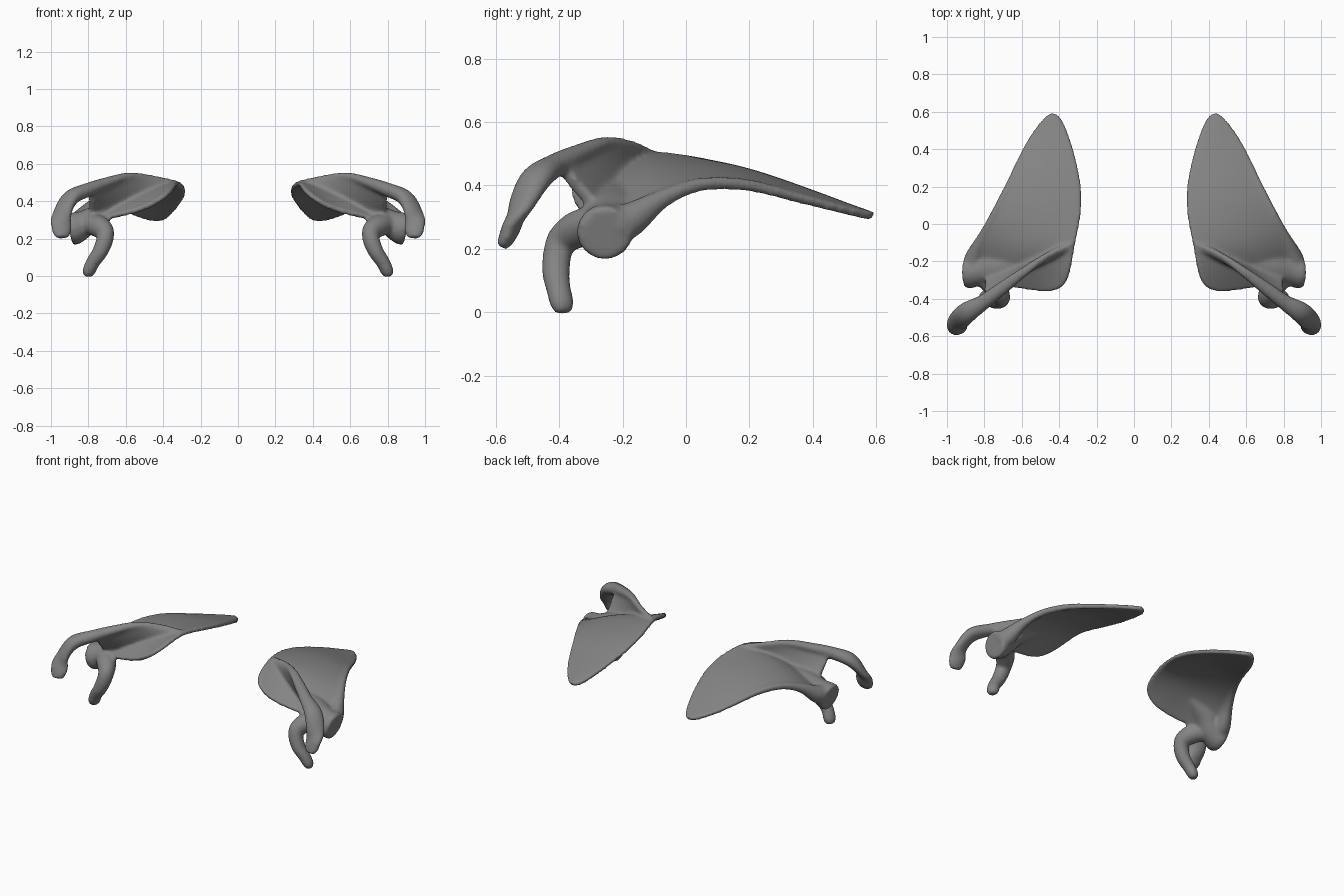
import bpy, bmesh, math
from mathutils import Vector

if "Cube" in bpy.data.objects:
    bpy.data.objects.remove(bpy.data.objects["Cube"])

parts = []


def add_object(name, verts, faces):
    me = bpy.data.meshes.new(name)
    me.from_pydata(verts, [], faces)
    ob = bpy.data.objects.new(name, me)
    bpy.context.collection.objects.link(ob)
    parts.append(ob)
    return ob


def sheet(name, rows, thickness):
    """Smooth curved plate through a grid of control points."""
    n = len(rows[0])
    faces = [(r * n + c, r * n + c + 1, (r + 1) * n + c + 1, (r + 1) * n + c)
             for r in range(len(rows) - 1) for c in range(n - 1)]
    ob = add_object(name, [p for row in rows for p in row], faces)
    ob.modifiers.new("round", 'SUBSURF').levels = 3
    so = ob.modifiers.new("thick", 'SOLIDIFY')
    so.thickness, so.offset = thickness, 0


def spline(pts, steps=6):
    """Catmull-Rom through tuples of any length."""
    p = [pts[0]] + pts + [pts[-1]]
    out = []
    for i in range(1, len(p) - 2):
        for s in range(steps):
            t = s / steps
            out.append([0.5 * (2 * b + (c - a) * t + (2 * a - 5 * b + 4 * c - d) * t * t
                               + (3 * b - a - 3 * c + d) * t ** 3)
                        for a, b, c, d in zip(*p[i - 1:i + 3])])
    return out + [list(pts[-1])]


def sweep(name, pts, sides=16):
    """Tube along (x, y, z, half width, half height) stations."""
    st = spline(pts)
    verts, faces = [], []
    for i, s in enumerate(st):
        a, b = st[max(i - 1, 0)], st[min(i + 1, len(st) - 1)]
        t = (Vector(b[:3]) - Vector(a[:3])).normalized()
        side = t.cross(Vector((0, 0, 1))).normalized()
        up = side.cross(t)
        for k in range(sides):
            an = 2 * math.pi * k / sides
            verts.append(Vector(s[:3]) + side * s[3] * math.cos(an) + up * s[4] * math.sin(an))
    for i in range(len(st) - 1):
        for k in range(sides):
            k2 = (k + 1) % sides
            faces.append((i * sides + k, i * sides + k2, (i + 1) * sides + k2, (i + 1) * sides + k))
    faces.append(tuple(reversed(range(sides))))
    faces.append(tuple(range(len(verts) - sides, len(verts))))
    add_object(name, verts, faces)


# thin triangular blade, lower tip to upper border
sheet("blade", [
    [(.385, .565, .305), (.42, .592, .302), (.45, .592, .302), (.49, .560, .307)],
    [(.33, .43, .362), (.42, .45, .352), (.50, .45, .342), (.58, .44, .335)],
    [(.275, .20, .437), (.42, .20, .450), (.56, .20, .435), (.69, .20, .402)],
    [(.28, .05, .475), (.45, .04, .475), (.61, .04, .450), (.765, .04, .405)],
    [(.315, -.10, .500), (.47, -.12, .485), (.64, -.12, .445), (.84, -.08, .360)],
    [(.33, -.20, .490), (.50, -.22, .435), (.66, -.24, .385), (.86, -.20, .290)],
    [(.365, -.36, .440), (.50, -.36, .350), (.66, -.335, .320), (.82, -.28, .270)],
], 0.028)

# thickened outer border
sweep("outer_border", [(.50, .50, .322, .010, .010), (.59, .37, .355, .014, .016),
                       (.675, .20, .400, .018, .020), (.75, .05, .403, .020, .022),
                       (.81, -.07, .360, .028, .030), (.85, -.17, .295, .050, .055),
                       (.86, -.22, .275, .055, .06)])

# raised ridge wall
sheet("ridge_wall", [
    [(.32, -.105, .50), (.45, -.16, .52), (.58, -.25, .53), (.70, -.34, .49), (.80, -.40, .45)],
    [(.34, -.12, .485), (.455, -.175, .49), (.58, -.245, .47), (.695, -.305, .42), (.785, -.34, .385)],
    [(.36, -.13, .47), (.46, -.18, .455), (.58, -.22, .40), (.69, -.26, .35), (.80, -.26, .30)],
], 0.042)

# ridge crest running out to the hooked shoulder tip
sweep("crest_and_hook", [(.325, -.105, .500, .010, .012), (.45, -.16, .522, .016, .018),
                         (.58, -.25, .535, .026, .020), (.70, -.34, .500, .036, .030),
                         (.80, -.415, .462, .042, .038), (.895, -.475, .418, .058, .040),
                         (.943, -.525, .325, .058, .030), (.943, -.56, .245, .055, .028),
                         (.940, -.580, .205, .036, .018)])

# neck and joint socket
sweep("neck_and_socket", [(.62, -.21, .400, .03, .015), (.74, -.235, .340, .070, .045),
                          (.82, -.25, .283, .075, .072), (.875, -.255, .256, .090, .088),
                          (.903, -.255, .248, .084, .083)])

# forward beak
sweep("beak", [(.82, -.27, .28, .05, .05), (.745, -.335, .265, .060, .060),
               (.708, -.395, .220, .048, .050), (.735, -.410, .135, .045, .043),
               (.775, -.402, .075, .040, .038), (.797, -.390, .025, .040, .034),
               (.803, -.386, -.003, .026, .022)])

# fuse parts into one smooth bone, then mirror to the other side
bpy.ops.object.select_all(action='DESELECT')
for ob in parts:
    ob.select_set(True)
bpy.context.view_layer.objects.active = parts[0]
bpy.ops.object.convert(target='MESH')
bpy.ops.object.join()
bone = bpy.context.view_layer.objects.active
bone.name = "shoulder_blades"
bm = bmesh.new()
bm.from_mesh(bone.data)
bmesh.ops.recalc_face_normals(bm, faces=bm.faces[:])
bm.to_mesh(bone.data)
bm.free()
rm = bone.modifiers.new("fuse", 'REMESH')
rm.mode, rm.voxel_size, rm.use_smooth_shade = 'VOXEL', 0.009, True
sm = bone.modifiers.new("soften", 'SMOOTH')
sm.factor, sm.iterations = 0.5, 14
bone.modifiers.new("other_side", 'MIRROR')
bpy.ops.object.convert(target='MESH')
bpy.ops.object.shade_smooth()

# dark grey bone colour
mat = bpy.data.materials.new("dark_grey")
mat.diffuse_color = (0.23, 0.23, 0.23, 1)
mat.use_nodes = True
mat.node_tree.nodes["Principled BSDF"].inputs["Base Color"].default_value = mat.diffuse_color
bone.data.materials.clear()
bone.data.materials.append(mat)
